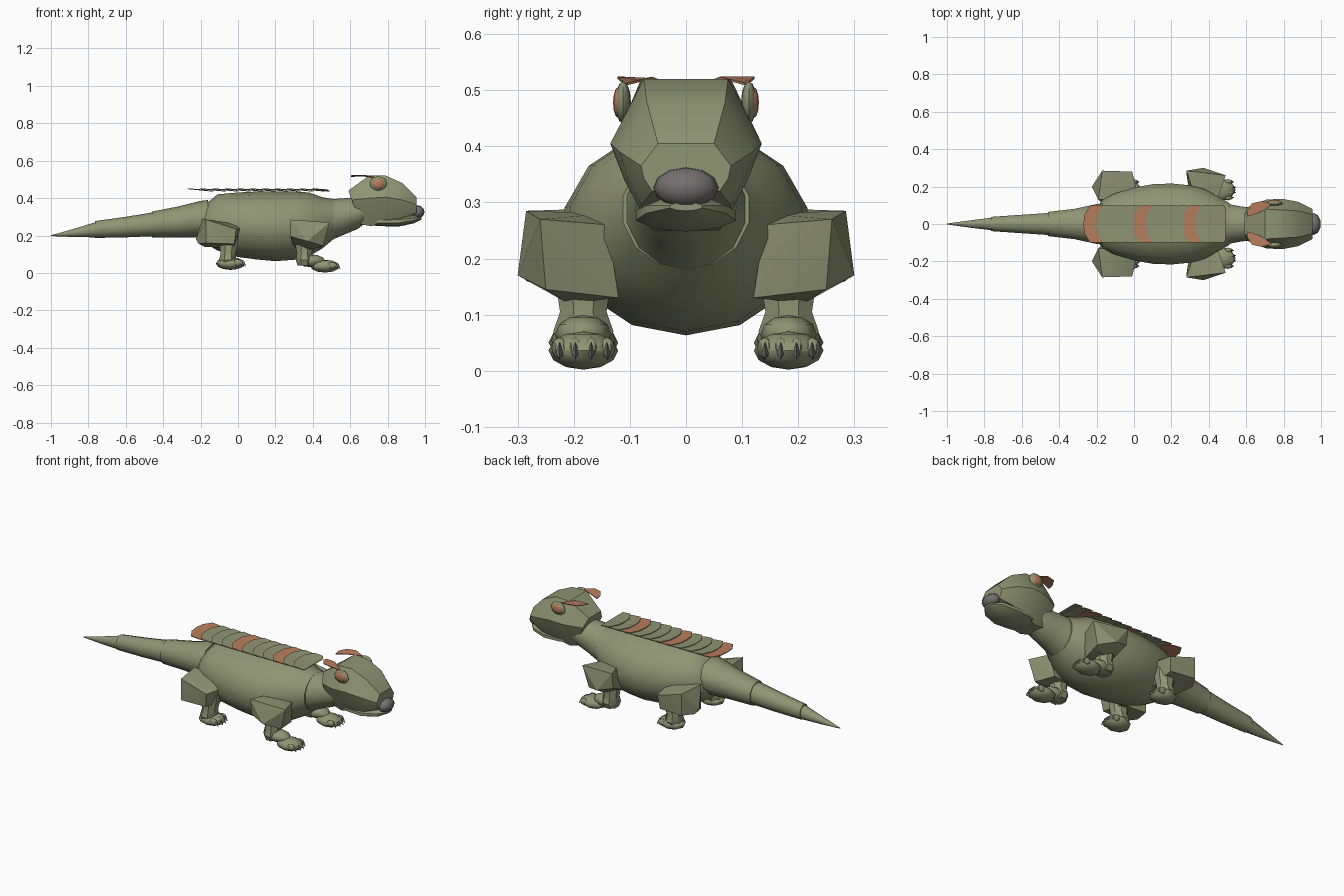
import bpy, bmesh, math
from mathutils import Vector

if "Cube" in bpy.data.objects:
    bpy.data.objects.remove(bpy.data.objects["Cube"])


def material(name, rgb):
    m = bpy.data.materials.new(name)
    m.use_nodes = True
    m.diffuse_color = (*rgb, 1)
    m.node_tree.nodes["Principled BSDF"].inputs["Base Color"].default_value = (*rgb, 1)
    return m


GREEN = material("olive_skin", (0.28, 0.30, 0.175))
ORANGE = material("rust_orange", (0.48, 0.21, 0.11))
GREY = material("claw_grey", (0.17, 0.16, 0.155))


def finish(name, bm, mat, angle=40):
    bmesh.ops.recalc_face_normals(bm, faces=bm.faces)
    me = bpy.data.meshes.new(name)
    bm.to_mesh(me)
    bm.free()
    me.materials.append(mat)
    ob = bpy.data.objects.new(name, me)
    bpy.context.collection.objects.link(ob)
    bpy.ops.object.select_all(action='DESELECT')
    ob.select_set(True)
    bpy.context.view_layer.objects.active = ob
    bpy.ops.object.shade_smooth_by_angle(angle=math.radians(angle))
    return ob


def loft(name, rings, mat, angle=40):
    """Skin a list of equal-length point rings and cap both ends."""
    bm = bmesh.new()
    vs = [[bm.verts.new(p) for p in r] for r in rings]
    n = len(vs[0])
    for a, b in zip(vs, vs[1:]):
        for i in range(n):
            j = (i + 1) % n
            bm.faces.new((a[i], a[j], b[j], b[i]))
    bm.faces.new(vs[0])
    bm.faces.new(vs[-1])
    return finish(name, bm, mat, angle)


def hull(name, points, mat, angle=25):
    bm = bmesh.new()
    for p in points:
        bm.verts.new(p)
    bmesh.ops.convex_hull(bm, input=bm.verts)
    return finish(name, bm, mat, angle)


def blob(name, centre, size, mat, segs=10, rows=6, angle=50):
    bm = bmesh.new()
    bmesh.ops.create_uvsphere(bm, u_segments=segs, v_segments=rows, radius=1)
    for v in bm.verts:
        v.co = Vector(c + k * s for c, k, s in zip(centre, v.co, size))
    return finish(name, bm, mat, angle)


def circle(n):
    return [(math.cos(2 * math.pi * (i + .5) / n), math.sin(2 * math.pi * (i + .5) / n)) for i in range(n)]


def x_tube(name, sections, n=14):
    """Sections are x, bottom, top, half width."""
    loft(name, [[(x, w * c, (lo + hi) / 2 + (hi - lo) / 2 * s) for c, s in circle(n)]
                for x, lo, hi, w in sections], GREEN)


def z_tube(name, sections, n=8):
    """Sections are z, centre x, centre y, half length, half width."""
    loft(name, [[(cx + rx * c, cy + ry * s, z) for c, s in circle(n)]
                for z, cx, cy, rx, ry in sections], GREEN)


# Trunk and neck
x_tube("body", [(-.2, .19, .30, .09), (-.17, .155, .37, .13), (-.11, .12, .42, .165),
                (0, .085, .43, .2), (.1, .072, .435, .218), (.2, .063, .435, .222),
                (.3, .07, .435, .212), (.38, .09, .43, .19), (.45, .13, .405, .15),
                (.51, .18, .395, .115)])
x_tube("neck", [(.44, .14, .395, .13), (.51, .18, .395, .108), (.58, .21, .4, .095),
                (.64, .235, .405, .09), (.70, .28, .41, .085)])

# Tail in three stepped pieces
x_tube("tail_base", [(-.16, .19, .39, .115), (-.2, .19, .385, .112),
                     (-.32, .19, .355, .085), (-.46, .19, .328, .068)], 10)
x_tube("tail_middle", [(-.44, .197, .326, .063), (-.6, .19, .30, .052), (-.765, .187, .277, .04)], 10)
x_tube("tail_tip", [(-.755, .19, .273, .036), (-.88, .192, .235, .02), (-1, .197, .201, .002)], 10)

# Head: x, top z/width, cheek z/width, lower z/width, backward lean
head = [(.59, .44, .055, .39, .09, .26, .05, .36),
        (.70, .52, .08, .40, .13, .25, .06, .05),
        (.79, .52, .075, .405, .135, .275, .075, 0),
        (.88, .48, .07, .39, .118, .295, .08, 0),
        (.955, .405, .05, .365, .08, .32, .06, 0)]
rings = []
for x, zt, wt, zm, wm, zb, wb, lean in head:
    zl = (zm + zb) / 2
    half = [(wt, zt), (wm, zm), ((wm + wb) / 2 + .005, zl), (wb, zb)]
    outline = half + [(-w, z) for w, z in reversed(half)]
    rings.append([(x + lean * (zt - z), w, z) for w, z in outline])
loft("head", rings, GREEN, 35)
x_tube("lower_jaw", [(.67, .258, .285, .05), (.76, .25, .30, .085), (.86, .248, .305, .094),
                     (.94, .265, .31, .075), (.98, .285, .30, .03)], 10)
blob("nose", (.96, 0, .326), (.039, .058, .036), GREY)


def plate(name, outline, mat, thick=.004):
    hull_pts = [Vector(p) for p in outline]
    bm = bmesh.new()
    bm.faces.new([bm.verts.new(p) for p in hull_pts])
    out = bmesh.ops.extrude_face_region(bm, geom=bm.faces[:])
    for v in out["geom"]:
        if isinstance(v, bmesh.types.BMVert):
            v.co.z -= thick
    return finish(name, bm, mat, 30)


# Overlapping back scales, every fourth pair orange
for k in range(11):
    x = -.27 + k * .0665
    end = min(x + .14, .49)
    for s, side in ((1, "left"), (-1, "right")):
        plate(f"back_scale_{side}_{k + 1}",
              [(x, 0, .452), (x + .005, s * .05, .452), (x + .035, s * .1, .45),
               (x + .085, s * .1, .446), (end, s * .085, .438), (end, 0, .438)],
              ORANGE if k % 4 == 0 else GREEN)


def leg(label, s, dx, thigh, knee, ankle, foot):
    """Flared thigh block, short shin, rounded foot with four claws."""
    hull(f"{label}_thigh", [(x, s * y, z) for x, y, z in thigh], GREEN)
    y = s * .183
    z_tube(f"{label}_shin", [(.20, knee, y, .055, .05), (.15, knee, y, .052, .052),
                             (.105, (knee + ankle) / 2, y, .043, .045),
                             (.07, ankle, y, .05, .058), (.04, ankle, y, .04, .045)])
    fx, fz = foot
    blob(f"{label}_foot", (fx, y, fz), (.078, .062, .034), GREEN, 8)
    for i in range(4):
        o = (i - 1.5) / 1.5
        cx, cy = fx + .066 - .016 * abs(o), y + s * .042 * o
        blob(f"{label}_toe_{i + 1}", (cx - .012, cy, fz + .004), (.025, .015, .02), GREEN, 6, 4)
        hull(f"{label}_claw_{i + 1}",
             [(cx, cy - .009, fz), (cx, cy + .009, fz), (cx, cy, fz + .018),
              (cx + .014, cy, fz + .01), (cx + .022, cy, fz - .016)], GREY)


front_thigh = [(.28, .285, .285), (.49, .26, .27), (.37, .30, .17), (.455, .25, .145),
               (.28, .275, .195), (.33, .14, .28), (.45, .14, .26),
               (.30, .13, .13), (.43, .12, .13), (.37, .21, .12)]
rear_thigh = [(-.17, .285, .285), (-.01, .28, .235), (.01, .20, .235), (-.02, .27, .155),
              (-.21, .22, .155), (-.225, .20, .18), (-.17, .285, .16), (-.19, .13, .29),
              (0, .13, .26), (-.18, .12, .14), (-.02, .12, .13)]
for s, side in ((1, "left"), (-1, "right")):
    leg(f"front_{side}", s, 0, front_thigh, .355, .355, (.465, .036))
    leg(f"rear_{side}", s, 0, rear_thigh, -.05, -.055, (-.04, .05))
    # Wrist bridging the front shin to its foot
    blob(f"front_{side}_wrist", (.39, s * .183, .065), (.075, .05, .034), GREEN, 8)

    # Eye socket, eye and brow leaf
    blob(f"eye_socket_{side}", (.75, s * .112, .478), (.046, .014, .038), GREEN, 12)
    blob(f"eye_{side}", (.75, s * .12, .478), (.033, .010, .028), ORANGE, 12)
    plate(f"brow_{side}", [(.605, s * .04, .516), (.605, s * .07, .522), (.63, s * .11, .524),
                           (.68, s * .122, .524), (.735, s * .108, .512), (.71, s * .085, .518),
                           (.67, s * .06, .524)], ORANGE)
